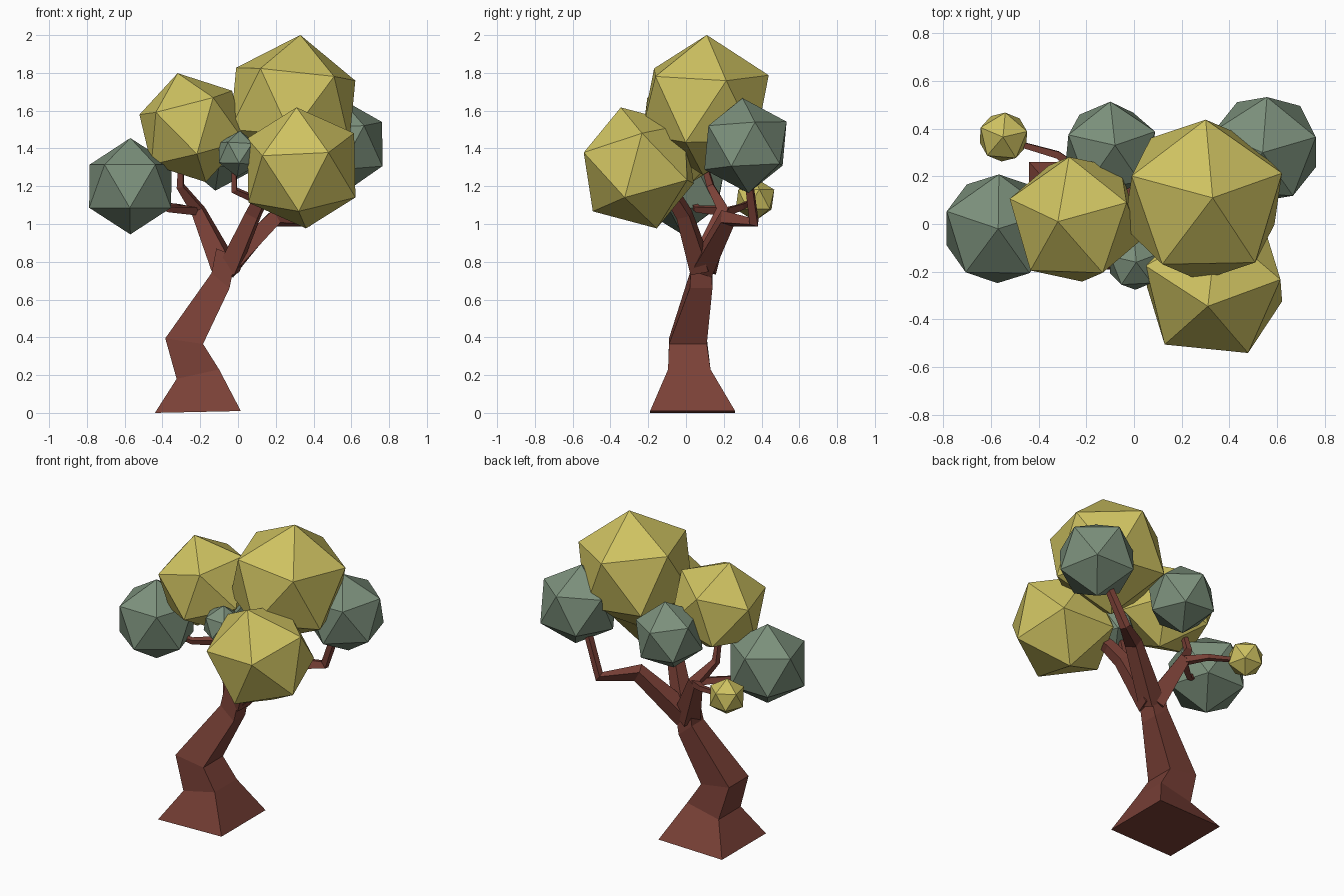
import bpy, bmesh
from mathutils import Vector, Matrix

if "Cube" in bpy.data.objects:
    bpy.data.objects.remove(bpy.data.objects["Cube"])


def material(name, rgb):
    m = bpy.data.materials.new(name)
    m.diffuse_color = (*rgb, 1)
    m.use_nodes = True
    m.node_tree.nodes["Principled BSDF"].inputs["Base Color"].default_value = m.diffuse_color
    return m


BARK = material("bark", (0.195, 0.052, 0.038))
YELLOW = material("yellow_leaves", (0.62, 0.54, 0.12))
GREEN = material("green_leaves", (0.2, 0.28, 0.2))


def add_object(name, bm, mat):
    bmesh.ops.recalc_face_normals(bm, faces=bm.faces)
    me = bpy.data.meshes.new(name)
    bm.to_mesh(me)
    bm.free()
    me.materials.append(mat)
    ob = bpy.data.objects.new(name, me)
    bpy.context.collection.objects.link(ob)
    return ob


def loft(name, rings):
    """Skin a list of four-cornered rings and cap both ends."""
    bm = bmesh.new()
    loops = [[bm.verts.new(p) for p in ring] for ring in rings]
    for a, b in zip(loops, loops[1:]):
        for i in range(4):
            j = (i + 1) % 4
            bm.faces.new((a[i], a[j], b[j], b[i]))
    bm.faces.new(loops[0][::-1])
    bm.faces.new(loops[-1])
    return add_object(name, bm, BARK)


def branch(name, points, radii):
    """Square-section limb along a bent path."""
    pts = [Vector(p) for p in points]
    rings = []
    for i, (p, r) in enumerate(zip(pts, radii)):
        a, b = pts[max(i - 1, 0)], pts[min(i + 1, len(pts) - 1)]
        t = (b - a).normalized()
        u = t.cross(Vector((0.25, 1, 0.1))).normalized()
        v = t.cross(u)
        rings.append([p + u * r * su + v * r * sv
                      for su, sv in ((-1, -1), (1, -1), (1, 1), (-1, 1))])
    return loft(name, rings)


def blob(name, centre, radius, apex, ref, mat):
    """Icosahedron with one corner toward apex and a neighbouring corner toward ref."""
    c = Vector(centre)
    z = (Vector(apex) - c).normalized()
    x = Vector(ref) - c
    x = (x - z * x.dot(z)).normalized()
    y = z.cross(x)
    rot = Matrix((x, y, z)).transposed().to_4x4()
    bm = bmesh.new()
    bmesh.ops.create_icosphere(bm, subdivisions=1, radius=radius,
                               matrix=Matrix.Translation(c) @ rot)
    return add_object(name, bm, mat)


# trunk sections: x left, x right, y front, y back, z left, z right
sections = [
    (-0.44, 0.015, -0.19, 0.26, 0.0, 0.01),
    (-0.325, -0.10, -0.095, 0.13, 0.18, 0.23),
    (-0.385, -0.185, -0.09, 0.11, 0.395, 0.365),
    (-0.14, -0.045, 0.02, 0.14, 0.74, 0.66),
    (-0.115, -0.01, 0.03, 0.13, 0.87, 0.83),
]
loft("trunk", [[(l, f, zl), (r, f, zr), (r, b, zr), (l, b, zl)]
               for l, r, f, b, zl, zr in sections])

# main limbs
branch("left_limb", [(-0.07, 0.09, 0.77), (-0.21, 0.20, 1.07), (-0.305, 0.13, 1.2),
                     (-0.30, 0.09, 1.34)], [0.058, 0.032, 0.018, 0.013])
branch("back_right_limb", [(-0.06, 0.09, 0.77), (0.19, 0.22, 1.03), (0.37, 0.36, 1.01),
                           (0.47, 0.33, 1.25)], [0.055, 0.038, 0.023, 0.018])
branch("front_right_limb", [(-0.05, 0.08, 0.76), (0.08, -0.01, 1.05), (0.13, -0.07, 1.15),
                            (0.28, -0.16, 1.3)], [0.05, 0.036, 0.032, 0.02])

# side twigs
branch("front_twig", [(0.11, -0.05, 1.12), (-0.02, -0.12, 1.18), (-0.02, -0.15, 1.32)],
       [0.018, 0.015, 0.011])
branch("left_twig", [(-0.21, 0.20, 1.07), (-0.37, 0.06, 1.08), (-0.5, 0.02, 1.12)],
       [0.022, 0.015, 0.012])
branch("back_left_twig", [(-0.20, 0.20, 1.06), (-0.32, 0.29, 1.09), (-0.53, 0.35, 1.12)],
       [0.022, 0.015, 0.01])

# leaf clumps
blob("top_leaves", (0.29, 0.10, 1.63), 0.373, (0.33, 0.11, 2.0), (0.30, 0.44, 1.78), YELLOW)
blob("left_leaves", (-0.245, 0.02, 1.51), 0.298, (-0.32, 0.01, 1.8), (-0.27, 0.28, 1.64), YELLOW)
blob("front_leaves", (0.335, -0.25, 1.297), 0.335, (0.31, -0.345, 1.617), (0.48, -0.54, 1.37), YELLOW)
blob("small_back_leaves", (-0.548, 0.365, 1.13), 0.115, (-0.55, 0.365, 1.25), (-0.54, 0.47, 1.18), YELLOW)
blob("far_left_leaves", (-0.57, -0.02, 1.2), 0.255, (-0.57, -0.02, 1.455), (-0.567, 0.21, 1.31), GREEN)
blob("far_right_leaves", (0.55, 0.315, 1.415), 0.252, (0.54, 0.30, 1.66), (0.56, 0.545, 1.51), GREEN)
blob("back_leaves", (-0.1, 0.315, 1.39), 0.215, (-0.08, 0.33, 1.6), (-0.10, 0.52, 1.47), GREEN)
blob("small_front_leaves", (0.003, -0.165, 1.372), 0.122, (0.01, -0.16, 1.5), (0.0, -0.05, 1.43), GREEN)
